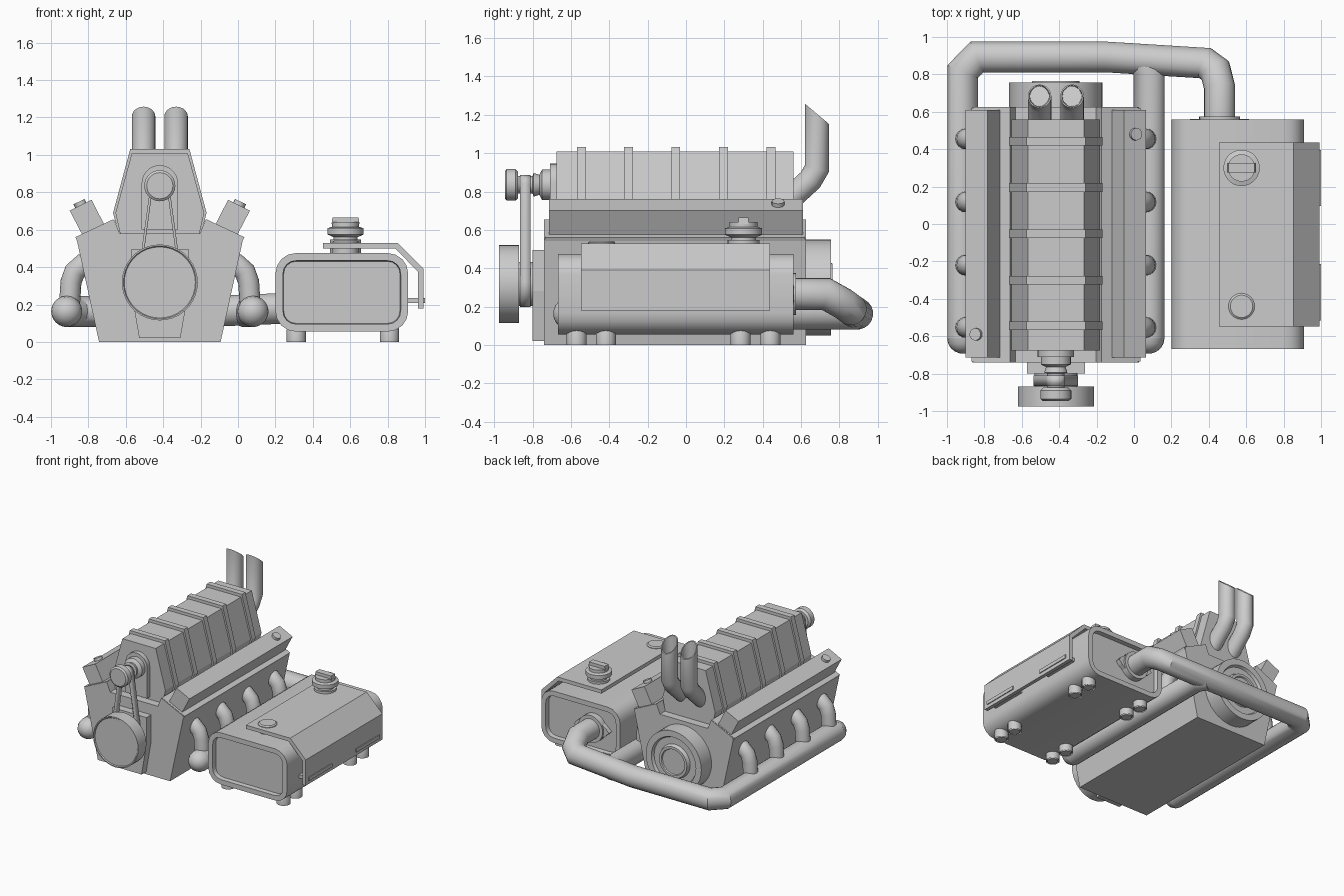
import bpy, bmesh, math
from mathutils import Vector

if "Cube" in bpy.data.objects:
    bpy.data.objects.remove(bpy.data.objects["Cube"])

CX = -0.418  # engine centre line


def finish(name, bm, smooth=True):
    bmesh.ops.recalc_face_normals(bm, faces=bm.faces)
    me = bpy.data.meshes.new(name)
    bm.to_mesh(me)
    bm.free()
    ob = bpy.data.objects.new(name, me)
    bpy.context.collection.objects.link(ob)
    if smooth:
        bpy.ops.object.select_all(action='DESELECT')
        ob.select_set(True)
        bpy.context.view_layer.objects.active = ob
        bpy.ops.object.shade_smooth_by_angle(angle=math.radians(35))
    return ob


def recess(bm, face, rim, vec):
    """Leave a rim around a face and sink the middle by vec."""
    bm.normal_update()
    bmesh.ops.inset_individual(bm, faces=[face], thickness=rim)
    bmesh.ops.inset_individual(bm, faces=[face], thickness=0.004)
    bmesh.ops.translate(bm, verts=face.verts[:], vec=vec)


def prism(name, pts, y0, y1, caps=True, sink=0, smooth=False):
    """Extrude an (x, z) outline along y."""
    bm = bmesh.new()
    a = [bm.verts.new((x, y0, z)) for x, z in pts]
    b = [bm.verts.new((x, y1, z)) for x, z in pts]
    n = len(pts)
    for i in range(n):
        j = (i + 1) % n
        bm.faces.new((a[i], a[j], b[j], b[i]))
    if caps:
        ends = [bm.faces.new(a[::-1]), bm.faces.new(b)]
        bmesh.ops.recalc_face_normals(bm, faces=bm.faces)
        if sink:
            recess(bm, ends[0], 0.04, (0, sink, 0))
            recess(bm, ends[1], 0.04, (0, -sink, 0))
    return finish(name, bm, smooth)


def lathe(name, prof, origin, axis='Z', segs=28):
    """Revolve (distance along axis, radius) pairs."""
    bm = bmesh.new()
    rings = []
    for h, r in prof:
        ring = []
        for i in range(segs):
            t = math.tau * i / segs
            c, s = r * math.cos(t), r * math.sin(t)
            v = (c, s, h) if axis == 'Z' else (c, h, s)
            ring.append(bm.verts.new(Vector(origin) + Vector(v)))
        rings.append(ring)
    for p, q in zip(rings, rings[1:]):
        for i in range(segs):
            j = (i + 1) % segs
            bm.faces.new((p[i], p[j], q[j], q[i]))
    bm.faces.new(rings[0])
    bm.faces.new(rings[-1])
    return finish(name, bm)


def tube(name, path, r, segs=20, end_normal=None, hollow=0):
    """Sweep a circle along a path with mitred bends."""
    P = [Vector(p) for p in path]
    D = [(b - a).normalized() for a, b in zip(P, P[1:])]
    u = D[0].orthogonal().normalized()
    w = D[0].cross(u)
    cur = [P[0] + r * (u * math.cos(math.tau * i / segs) + w * math.sin(math.tau * i / segs))
           for i in range(segs)]
    bm = bmesh.new()
    prev = [bm.verts.new(v) for v in cur]
    bm.faces.new(prev)
    for k, d in enumerate(D):
        p = P[k + 1]
        n = d + D[k + 1] if k + 1 < len(D) else Vector(end_normal or d)
        cur = [v + d * ((p - v).dot(n) / d.dot(n)) for v in cur]
        ring = [bm.verts.new(v) for v in cur]
        for i in range(segs):
            j = (i + 1) % segs
            bm.faces.new((prev[i], prev[j], ring[j], ring[i]))
        prev = ring
    end = bm.faces.new(prev)
    bmesh.ops.recalc_face_normals(bm, faces=bm.faces)
    if hollow:
        recess(bm, end, 0.008, -D[-1] * hollow)
    return finish(name, bm)


def box(name, lo, hi):
    return prism(name, [(lo[0], lo[2]), (hi[0], lo[2]), (hi[0], hi[2]), (lo[0], hi[2])], lo[1], hi[1])


def mirrored(half):
    """Right half outline (offset from engine centre) to a full outline."""
    return [(CX + x, z) for x, z in half] + [(CX - x, z) for x, z in half[::-1]]


def arc(cx, cz, r, a0, a1, n):
    return [(cx + r * math.cos(math.radians(a0 + (a1 - a0) * i / n)),
             cz + r * math.sin(math.radians(a0 + (a1 - a0) * i / n))) for i in range(n + 1)]


# Engine block with valley, and front timing cover
prism("engine_block", mirrored([(0.325, 0), (0.445, 0.55), (0.435, 0.565), (0.245, 0.655), (0.215, 0.58)]),
      -0.74, 0.625)
prism("timing_cover", mirrored([(0.11, 0.02), (0.155, 0.28), (0.155, 0.495)]), -0.80, -0.735)

# Supercharger body, ribs and front plate
prism("blower_body", mirrored([(0.21, 0.57), (0.237, 0.69), (0.15, 1.008)]), -0.675, 0.56)
for y in (-0.545, -0.3, -0.053, 0.195, 0.443):
    prism("blower_rib", mirrored([(0.22, 0.575), (0.25, 0.69), (0.158, 1.032)]), y - 0.023, y + 0.023)
prism("blower_front_plate", [(CX - 0.097, 0.6), (CX + 0.097, 0.6)] + arc(CX, 0.848, 0.097, 0, 180, 14),
      -0.71, -0.67, smooth=True)

# Blower drive snout, crank pulley, belt and rear flywheel housing
lathe("blower_pulley", [(-0.945, 0.07), (-0.935, 0.083), (-0.89, 0.083), (-0.875, 0.068), (-0.875, 0.046),
                        (-0.80, 0.046), (-0.795, 0.062), (-0.765, 0.052), (-0.75, 0.08), (-0.70, 0.08)],
      (CX, 0, 0.835), 'Y')
lathe("crank_pulley", [(-0.968, 0.19), (-0.975, 0.195), (-0.975, 0.203), (-0.87, 0.203), (-0.87, 0.115),
                       (-0.79, 0.115)], (CX, 0, 0.318), 'Y', 36)
belt = prism("drive_belt", arc(CX, 0.835, 0.05, 5, 175, 14) + arc(CX, 0.318, 0.12, 175, 365, 20),
             -0.865, -0.81, caps=False, smooth=True)
sol = belt.modifiers.new("thickness", 'SOLIDIFY')
sol.thickness = 0.014
lathe("flywheel_housing", [(0.6, 0.25), (0.757, 0.25), (0.757, 0.2), (0.735, 0.19), (0.735, 0.135),
                           (0.765, 0.125), (0.765, 0.105), (0.755, 0.1)], (CX, 0, 0.30), 'Y', 36)

# Twin intake stacks with slanted open ends
for s in (-1, 1):
    x = CX + s * 0.087
    tube("intake_stack", [(x, 0.49, 0.715), (x, 0.648, 0.86), (x, 0.683, 0.92), (x, 0.683, 1.205)], 0.063,
         end_normal=(0, 0.105, 0.125), hollow=0.14)

# Valve covers, breather caps and exhaust runners on each bank
for s in (-1, 1):
    prism("valve_cover", [(CX + s * x, z) for x, z in
                          [(0.365, 0.76), (0.482, 0.702), (0.405, 0.555), (0.288, 0.61)]], -0.715, 0.61)
    prism("cylinder_head_lip", [(CX + s * x, z) for x, z in
                                [(0.25, 0.655), (0.452, 0.56), (0.44, 0.535), (0.24, 0.63)]], -0.735, 0.62)
    cy = 0.48 if s > 0 else -0.59
    c = Vector((CX + s * 0.42, cy, 0.725))
    tube("breather_cap", [c, c + Vector((s * 0.012, 0, 0.025))], 0.033, 16)
    for y in (0.455, 0.118, -0.22, -0.553):
        tube("exhaust_runner", [(CX + s * x, y, z) for x, z in
                                [(0.33, 0.43), (0.41, 0.415), (0.455, 0.375), (0.475, 0.32), (0.485, 0.165)]],
             0.056, 16)
    # rounded front end of the collector
    lathe("collector_end", [(-0.61 - 0.083 * math.sin(math.radians(a)), 0.083 * math.cos(math.radians(a)))
                            for a in (0, 20, 40, 60, 80)], (CX + s * 0.498, 0, 0.163), 'Y', 20)

# Exhaust collectors, the left one crossing behind the engine to the tank
Z = 0.163
tube("left_exhaust_pipe", [(-0.916, -0.61, Z), (-0.916, 0.815, Z), (-0.84, 0.893, Z), (-0.15, 0.893, Z),
                           (0.38, 0.86, 0.185), (0.435, 0.82, 0.215), (0.458, 0.73, 0.265), (0.458, 0.54, 0.265)],
     0.083)
tube("right_exhaust_pipe", [(0.08, -0.61, Z), (0.08, 0.82, Z), (0.03, 0.89, Z)], 0.083)
lathe("pipe_flange", [(0.52, 0.11), (0.575, 0.11)], (0.458, 0, 0.265), 'Y')
prism("flange_plate", [(0.30, 0.265), (0.33, 0.235), (0.43, 0.165), (0.49, 0.165), (0.59, 0.235), (0.615, 0.265),
                       (0.59, 0.295), (0.49, 0.365), (0.43, 0.365), (0.33, 0.295)], 0.52, 0.562)

# Side tank: rounded box with recessed ends
R = 0.11
outline = []
for cx, cz, a in ((0.80, 0.365, 0), (0.31, 0.365, 90), (0.31, 0.165, 180), (0.80, 0.165, 270)):
    outline += arc(cx, cz, R, a, a + 90, 4)
prism("side_tank", outline, -0.668, 0.56, sink=0.035, smooth=True)

# Tank feet
for x in (0.312, 0.81):
    for y in (-0.57, -0.418, 0.285, 0.44):
        lathe("tank_foot", [(0, 0.04), (0.012, 0.042), (0.012, 0.052), (0.0, 0.052), (0.065, 0.052),
                            (0.09, 0.042), (0.105, 0.02)], (x, y, 0), 'Z', 16)

# Bent heat shield, its side tabs and spacer
prism("heat_shield", [(0.455, 0.53), (0.853, 0.53), (0.993, 0.39), (0.993, 0.18), (0.963, 0.18), (0.963, 0.375),
                      (0.84, 0.5), (0.455, 0.5)], -0.548, 0.437)
for y in (-0.515, 0.095):
    box("shield_tab", (0.88, y, 0.208), (1.0, y + 0.3, 0.236))
lathe("shield_spacer", [(0.46, 0.07), (0.535, 0.07), (0.543, 0.06)], (0.575, -0.44, 0))

# Filler cap with grip
lathe("filler_cap", [(0.46, 0.083), (0.548, 0.083), (0.548, 0.065), (0.56, 0.065), (0.575, 0.097), (0.608, 0.097),
                     (0.615, 0.073), (0.64, 0.073)], (0.575, 0.30, 0))
prism("filler_grip", [(0.5, 0.63), (0.65, 0.63), (0.645, 0.665), (0.505, 0.665)], 0.275, 0.325)
